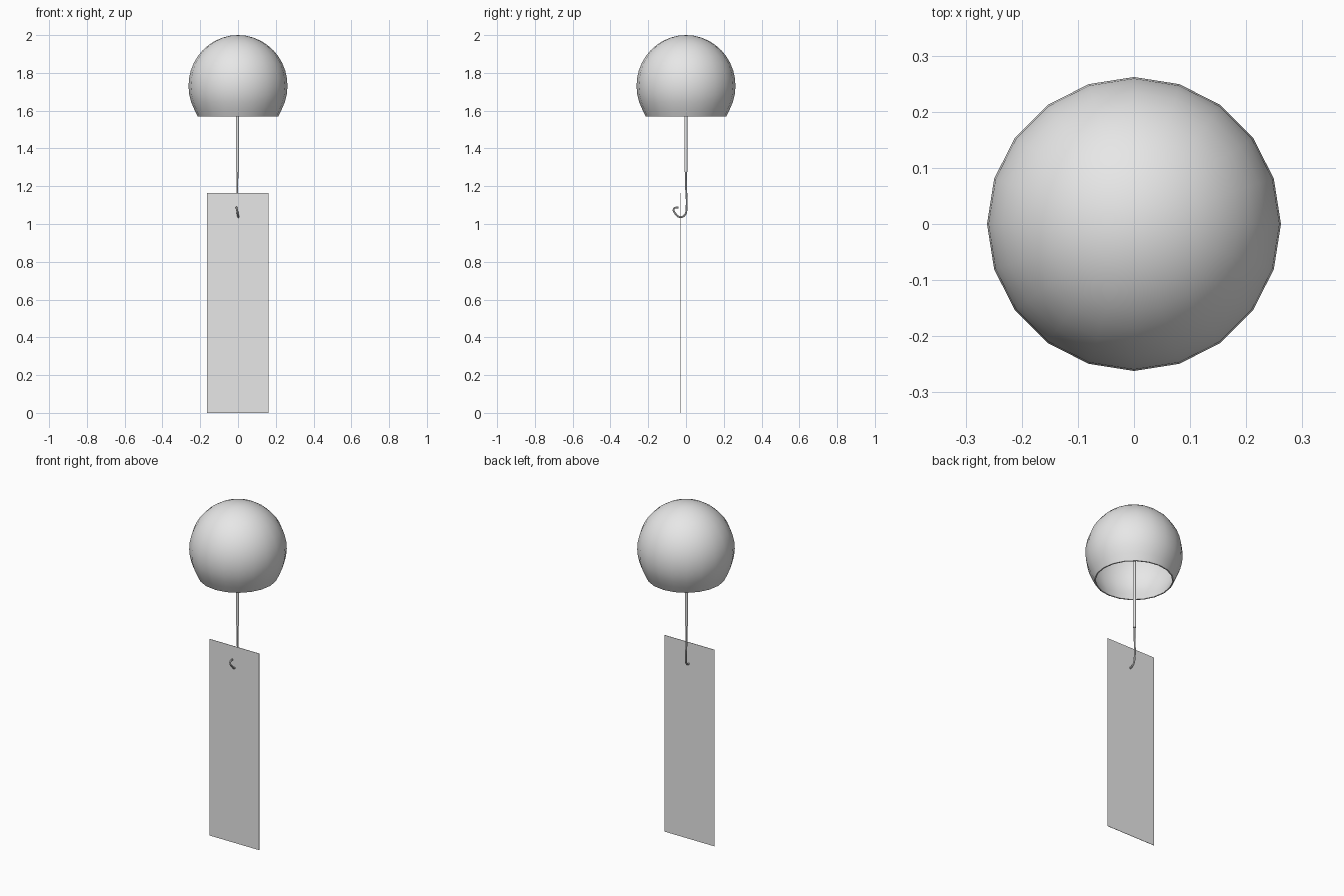
import bpy
import math

cube = bpy.data.objects.get("Cube")
if cube:
    bpy.data.objects.remove(cube, do_unlink=True)

grey = bpy.data.materials.new("plain_grey")
grey.use_nodes = True
grey.diffuse_color = (0.8, 0.8, 0.8, 1)
grey.node_tree.nodes["Principled BSDF"].inputs["Base Color"].default_value = (0.8, 0.8, 0.8, 1)


def finish(obj, name):
    obj.name = name
    obj.data.name = name
    obj.data.materials.append(grey)
    return obj


def activate(obj):
    bpy.ops.object.select_all(action="DESELECT")
    obj.select_set(True)
    bpy.context.view_layer.objects.active = obj


def smooth(obj, degrees=40):
    activate(obj)
    bpy.ops.object.shade_smooth_by_angle(angle=math.radians(degrees))


def lathe(name, profile, sides):
    """Turn a closed (radius, z) profile about the vertical axis."""
    verts, rings = [], []
    for r, z in profile:
        count = sides if r > 1e-5 else 1
        rings.append([len(verts) + i % count for i in range(sides)])
        for i in range(count):
            a = math.tau * i / sides
            verts.append((r * math.cos(a), r * math.sin(a), z))
    faces = []
    for low, high in zip(rings, rings[1:]):
        for i in range(sides):
            j = (i + 1) % sides
            face = list(dict.fromkeys((low[i], low[j], high[j], high[i])))
            faces.append(face)
    mesh = bpy.data.meshes.new(name)
    mesh.from_pydata(verts, [], faces)
    obj = bpy.data.objects.new(name, mesh)
    bpy.context.collection.objects.link(obj)
    return finish(obj, name)


def wire(name, points, radius):
    """Round wire following a smooth path."""
    curve = bpy.data.curves.new(name, "CURVE")
    curve.dimensions = "3D"
    curve.bevel_depth = radius
    curve.bevel_resolution = 2
    curve.use_fill_caps = True
    curve.resolution_u = 5
    spline = curve.splines.new("BEZIER")
    spline.bezier_points.add(len(points) - 1)
    for bp, co in zip(spline.bezier_points, points):
        bp.co = co
        bp.handle_left_type = bp.handle_right_type = "AUTO"
    obj = bpy.data.objects.new(name, curve)
    bpy.context.collection.objects.link(obj)
    activate(obj)
    bpy.ops.object.convert(target="MESH")
    obj = bpy.context.object
    obj.data.materials.clear()
    smooth(finish(obj, name))


# Hollow glass bell: outer shell up to the crown, inner shell back to the rim
centre, radius, height, wall = 1.732, 0.262, 0.268, 0.008
angles = [math.radians(-37 + 127 * i / 14) for i in range(15)]


def shell(inset):
    return [((radius - inset) * math.cos(a), centre + (height - inset) * math.sin(a))
            for a in angles]


outer, inner = shell(0), shell(wall)
rim_outer, rim_inner = (0.213, 1.568), (0.206, 1.568)
outer[0], inner[0] = rim_outer, rim_inner
bell = lathe("bell", outer, 20)
smooth(bell)
lining = lathe("bell_lining", [rim_outer] + inner, 20)
lining.data.flip_normals()
smooth(lining)

# Clapper rod hanging from the crown
bpy.ops.mesh.primitive_cylinder_add(vertices=12, radius=0.008, depth=0.72,
                                    location=(-0.003, 0, 1.635))
smooth(finish(bpy.context.object, "clapper_rod"))

# Thin wire below the rod ending in a hook through the paper
wire("hook", [(-0.003, 0, 1.29), (-0.004, 0.001, 1.18), (-0.002, 0.003, 1.09),
              (0.001, -0.007, 1.047), (0.002, -0.033, 1.037), (-0.002, -0.057, 1.056),
              (-0.006, -0.065, 1.079), (-0.008, -0.054, 1.087), (-0.008, -0.04, 1.087)], 0.005)

# Hanging paper strip
bpy.ops.mesh.primitive_cube_add(size=1, location=(-0.002, -0.031, 0.582))
paper = finish(bpy.context.object, "paper_strip")
paper.scale = (0.325, 0.002, 1.164)
